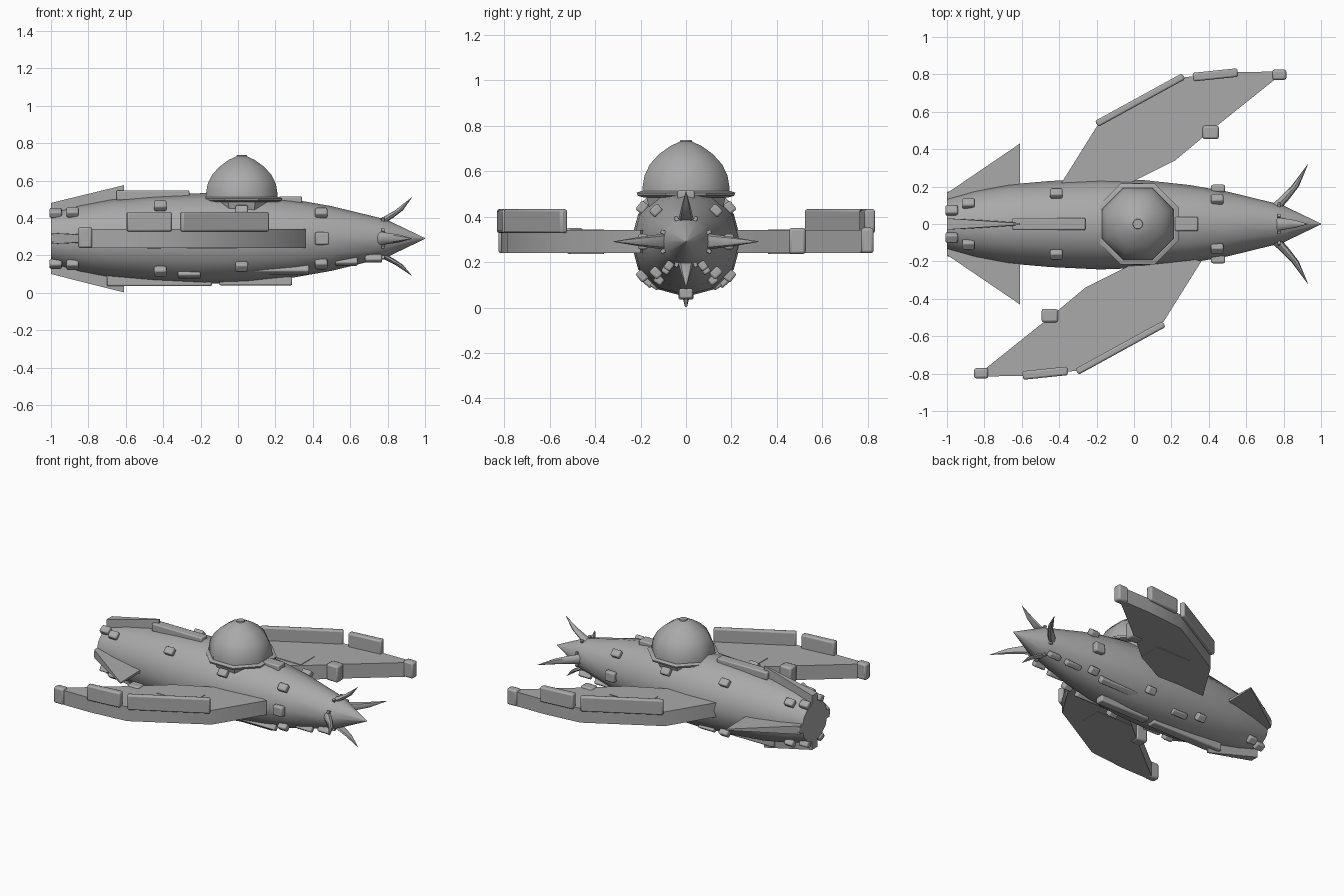
import bpy, bmesh
from math import cos, sin, pi, radians, atan2, hypot
from mathutils import Matrix, Vector

cube = bpy.data.objects.get("Cube")
if cube:
    bpy.data.objects.remove(cube, do_unlink=True)

metal = bpy.data.materials.new("hull_grey")
metal.use_nodes = True
GREY = (0.4, 0.4, 0.4, 1)
metal.diffuse_color = GREY
metal.node_tree.nodes["Principled BSDF"].inputs["Base Color"].default_value = GREY

AXIS_Z = 0.29
CENTRE = Matrix.Translation((0, 0, AXIS_Z))
WING_PIVOT = Matrix.Translation((-0.02, 0, 0))


def around(degrees):
    """Frame whose local y points outward from the hull axis."""
    return CENTRE @ Matrix.Rotation(radians(degrees), 4, 'X')


def finish(name, bm, matrix=Matrix(), smooth=30, bevel=0):
    bmesh.ops.transform(bm, matrix=matrix, verts=bm.verts)
    bmesh.ops.recalc_face_normals(bm, faces=bm.faces)
    mesh = bpy.data.meshes.new(name)
    bm.to_mesh(mesh)
    bm.free()
    mesh.materials.append(metal)
    obj = bpy.data.objects.new(name, mesh)
    bpy.context.collection.objects.link(obj)
    if bevel:
        mod = obj.modifiers.new("soft_edges", 'BEVEL')
        mod.width = bevel
        mod.segments = 2
    bpy.ops.object.select_all(action='DESELECT')
    obj.select_set(True)
    bpy.context.view_layer.objects.active = obj
    bpy.ops.object.shade_smooth_by_angle(angle=radians(smooth))
    return obj


def box(name, centre, size, matrix=Matrix(), bevel=0.008):
    bm = bmesh.new()
    bmesh.ops.create_cube(bm, size=1)
    local = Matrix.Translation(centre) @ Matrix.Diagonal((*size, 1))
    bmesh.ops.transform(bm, matrix=local, verts=bm.verts)
    return finish(name, bm, matrix, bevel=bevel)


def loft(name, stations, u, v, sides, matrix=Matrix(), turn=0.0, smooth=40):
    """Skin rings of (centre, radius) whose planes are spanned by u and v."""
    bm = bmesh.new()
    rings = []
    for centre, radius in stations:
        angles = [turn + 2 * pi * i / sides for i in range(sides)]
        rings.append([bm.verts.new(Vector(centre) + radius * (cos(a) * u + sin(a) * v))
                      for a in angles])
    for low, high in zip(rings, rings[1:]):
        for i in range(sides):
            j = (i + 1) % sides
            bm.faces.new((low[i], low[j], high[j], high[i]))
    bm.faces.new(rings[0])
    bm.faces.new(rings[-1])
    return finish(name, bm, matrix, smooth)


X, Y, Z = Vector((1, 0, 0)), Vector((0, 1, 0)), Vector((0, 0, 1))

# Spindle hull
profile = [(-1, .14), (-.85, .18), (-.68, .21), (-.45, .23), (-.18, .243), (.05, .235),
           (.3, .208), (.5, .173), (.75, .112), (.8, .098), (1, .002)]
loft("hull", [((x, 0, 0), r) for x, r in profile], Y, Z, 12, CENTRE)


def hull_radius(x):
    for (x0, r0), (x1, r1) in zip(profile, profile[1:]):
        if x <= x1:
            return r0 + (r1 - r0) * (x - x0) / (x1 - x0)


# Eight-sided canopy dome with collar and cap
dome = [(.5, .208), (.53, .207), (.58, .198), (.63, .172), (.675, .128), (.71, .075), (.73, .03)]
loft("dome", [((.02, 0, z), r) for z, r in dome], X, Y, 8, turn=pi / 8, smooth=50)
collar = [(.485, .205), (.492, .23), (.505, .235), (.512, .215)]
loft("dome_collar", [((.02, 0, z), r) for z, r in collar], X, Y, 8, turn=pi / 8, smooth=20)
loft("dome_base", [((.02, 0, .42), .17), ((.02, 0, .49), .19)], X, Y, 8, turn=pi / 8)
loft("dome_cap", [((.02, 0, .72), .03), ((.02, 0, .737), .026)], X, Y, 10)

# Swept wings, the second turned half way round from the first
outline = [(-.38, .2), (-.18, .52), (.29, .785), (.56, .812), (.77, .815), (.77, .77),
           (.42, .49), (.24, .34), (0, .22), (-.1, .1)]
for side, degrees in (("left", 0), ("right", 180)):
    m = WING_PIVOT @ Matrix.Rotation(radians(degrees), 4, 'Z')
    bm = bmesh.new()
    face = bm.faces.new([bm.verts.new((x, y, .24)) for x, y in outline])
    grown = bmesh.ops.extrude_face_region(bm, geom=[face])["geom"]
    top = [g for g in grown if isinstance(g, bmesh.types.BMVert)]
    bmesh.ops.translate(bm, vec=(0, 0, .1), verts=top)
    finish(side + "_wing", bm, m)
    box(side + "_wing_tip_pod", (.797, .798, .295), (.075, .056, .112), m, .012)
    box(side + "_wing_clasp", (.43, .49, .293), (.088, .072, .115), m, .012)
    box(side + "_wing_panel", (.12, .436, .29), (.27, .15, .108), m, 0)
    edges = (((-.18, .535), (.285, .79), .036), ((.335, .785), (.575, .81), .046))
    for i, (a, b, width) in enumerate(edges):
        dx, dy = b[0] - a[0], b[1] - a[1]
        place = m @ Matrix.Translation(((a[0] + b[0]) / 2, (a[1] + b[1]) / 2, .38))
        place = place @ Matrix.Rotation(atan2(dy, dx), 4, 'Z')
        box(f"{side}_wing_rail_{i + 1}", (0, 0, 0), (hypot(dx, dy), width, .105), place, .01)

# Tail fins, nose horns and nose studs
for name, degrees, rear, tip, reach in (("left", 0, .165, .43, .32), ("top", 90, .19, .285, .22),
                                        ("right", 180, .165, .43, .32),
                                        ("bottom", 270, .19, .288, .2)):
    m = around(degrees)
    bm = bmesh.new()
    for x, r, half in ((-1, .1, .03), (-1, rear, .03), (-.61, tip, .004), (-.61, .12, .012)):
        for t in (-half, half):
            bm.verts.new((x, r, t))
    bmesh.ops.convex_hull(bm, input=bm.verts)
    finish(name + "_tail_fin", bm, m)
    span = reach - .08
    horn = [(.745, .08, .038), (.80, .08 + span * .22, .03),
            (.86, .08 + span * .5, .021), (.93, reach, .001)]
    loft(name + "_horn", [((x, r, 0), w) for x, r, w in horn], X, Z, 8, m)

for i in range(8):
    box(f"nose_stud_{i + 1}", (.775, .108, 0), (.018, .025, .018), around(45 * i + 22.5), .003)

# Spine and keel strips
box("dorsal_spine", (-.455, 0, .52), (.39, .066, .055))
box("dorsal_block", (.28, 0, .49), (.125, .076, .05))
box("ventral_keel", (-.42, 0, .065), (.56, .066, .06))
box("ventral_strip", (.095, 0, .062), (.39, .06, .045))
for s in (-1, 1):
    m = around(-90 + s * 35)
    box("belly_strip", (.21, .2, 0), (.34, .05, .04), m)
    box("belly_rib", (-.26, .235, 0), (.12, .03, .04), m)
    box("chin_block", (.58, .15, 0), (.12, .04, .035), m)
    box("chin_pod", (.725, .13, 0), (.09, .04, .035), m)

# Thruster knobs spaced around the hull
knobs = [(-.975, (62, 118, 242, 298)), (-.885, (52, 128, 232, 308)),
         (-.415, (47, 133, 227, 313)), (.02, (38, 142, 218, 322)),
         (.445, (46, 134, 226, 314))]
for x, angles in knobs:
    for degrees in angles:
        box("hull_knob", (x, hull_radius(x) + .008, 0), (.066, .04, .05), around(degrees), .009)
for degrees in (0, 180):
    box("side_knob", (.45, .19, 0), (.075, .04, .068), around(degrees), .009)
    box("tail_block", (-.93, .15, 0), (.14, .05, .045), around(degrees), .009)
